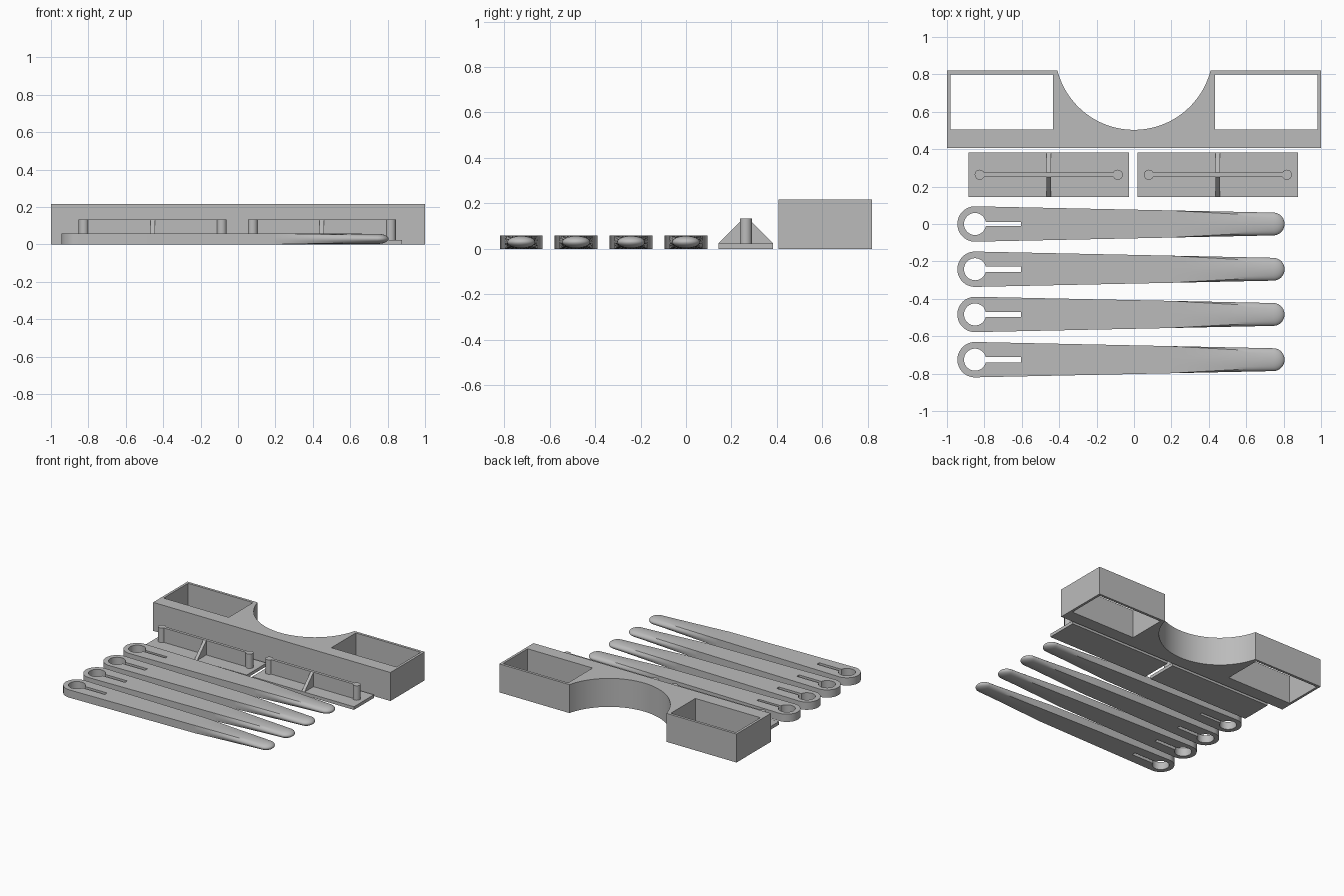
import bpy, bmesh
from math import sin, cos, pi, atan2, sqrt
from mathutils import Matrix

cube = bpy.data.objects.get("Cube")
if cube:
    bpy.data.objects.remove(cube, do_unlink=True)

grey = bpy.data.materials.new("plain grey")
grey.use_nodes = True
colour = (0.5, 0.5, 0.5, 1)
grey.diffuse_color = colour
grey.node_tree.nodes["Principled BSDF"].inputs["Base Color"].default_value = colour


def arc(cx, cy, r, a0, a1, n):
    return [(cx + r * cos(a0 + (a1 - a0) * i / n), cy + r * sin(a0 + (a1 - a0) * i / n))
            for i in range(n + 1)]


def rect(x0, x1, y0, y1):
    return [(x0, y0), (x1, y0), (x1, y1), (x0, y1)]


def extrude_loops(bm, loops, z0, z1):
    """Prism from an outer outline plus any hole outlines."""
    edges = []
    for loop in loops:
        vs = [bm.verts.new((x, y, z0)) for x, y in loop]
        edges += [bm.edges.new((vs[i - 1], vs[i])) for i in range(len(vs))]
    made = bmesh.ops.triangle_fill(bm, use_beauty=True, use_dissolve=False, edges=edges)["geom"]
    faces = [f for f in made if isinstance(f, bmesh.types.BMFace)]
    top = bmesh.ops.extrude_face_region(bm, geom=faces, use_keep_orig=True)["geom"]
    for v in top:
        if isinstance(v, bmesh.types.BMVert):
            v.co.z = z1


def finish(name, bm):
    bmesh.ops.recalc_face_normals(bm, faces=bm.faces)
    mesh = bpy.data.meshes.new(name)
    bm.to_mesh(mesh)
    bm.free()
    mesh.materials.append(grey)
    ob = bpy.data.objects.new(name, mesh)
    bpy.context.collection.objects.link(ob)
    bpy.ops.object.select_all(action='DESELECT')
    ob.select_set(True)
    bpy.context.view_layer.objects.active = ob
    bpy.ops.object.shade_smooth_by_angle(angle=0.5)
    return ob


# Main frame: long block with a round bay and two open pockets
FRONT, BACK = 0.407, 0.82
bay_r, bay_y = 0.4226, 0.926
a = atan2(BACK - bay_y, 0.409)
bm = bmesh.new()
bay = arc(0, bay_y, bay_r, a, -pi - a, 48)
outline = [(-1, FRONT), (1, FRONT), (1, BACK)] + bay + [(-1, BACK)]
pockets = [rect(s * 0.707 - 0.274, s * 0.707 + 0.274, 0.506, 0.80) for s in (-1, 1)]
extrude_loops(bm, [outline] + pockets, 0, 0.217)
finish("frame", bm)

# Two brackets: base plate, upright web, end posts and triangular gusset
ROW, BASE, TOP = 0.2635, 0.024, 0.134
for side, cx in (("right", -0.456), ("left", 0.448)):
    bm = bmesh.new()
    extrude_loops(bm, [rect(cx - 0.429, cx + 0.429, ROW - 0.12, ROW + 0.12)], 0, BASE)
    finish(side + "_bracket_base", bm)

    bm = bmesh.new()
    extrude_loops(bm, [rect(cx - 0.35, cx + 0.35, ROW - 0.011, ROW + 0.011)], BASE, TOP)
    finish(side + "_bracket_web", bm)

    for end, dx in (("outer", -0.369), ("inner", 0.369)):
        bm = bmesh.new()
        extrude_loops(bm, [arc(cx + dx, ROW, 0.0267, 0, 2 * pi, 32)[:-1]], BASE, TOP)
        finish(side + "_bracket_" + end + "_post", bm)

    bm = bmesh.new()
    profile = [(-0.12, BASE), (0.12, BASE), (0.011, TOP), (-0.011, TOP)]
    extrude_loops(bm, [profile], -0.012, 0.012)
    # Stand the profile upright across the web
    for v in bm.verts:
        v.co = (cx + v.co.z, ROW + v.co.x, v.co.y)
    finish(side + "_bracket_gusset", bm)

# Four arms: flat keyhole head, tapering body, rounded tip
HEAD, SPLIT, CAP, END = -0.85, 0.2, 0.745, 0.805
THICK, HEAD_R, TIP_R, TIP_H = 0.059, 0.0945, 0.061, 0.027
SEGS = 32


def half_width(x):
    return HEAD_R + (TIP_R - HEAD_R) * (x - HEAD) / (CAP - HEAD)


def tip_ring(bm, x, wide, high, roundness):
    """Ring that blends from a rectangle (0) to an ellipse (1)."""
    ring = []
    for i in range(SEGS):
        c, s = cos(2 * pi * i / SEGS), sin(2 * pi * i / SEGS)
        k = roundness + (1 - roundness) / max(abs(c), abs(s))
        ring.append(bm.verts.new((x, wide * c * k, THICK / 2 + high * s * k)))
    return ring


def make_arm(index, cy, slot):
    bm = bmesh.new()
    w = half_width(SPLIT)
    outer = arc(HEAD, 0, HEAD_R, pi / 2, 1.5 * pi, 32) + [(SPLIT, -w), (SPLIT, w)]
    gap = atan2(slot, sqrt(0.059 ** 2 - slot ** 2))
    keyhole = arc(HEAD, 0, 0.059, gap, 2 * pi - gap, 40) + [(-0.605, -slot), (-0.605, slot)]
    extrude_loops(bm, [outer, keyhole], 0, THICK)

    rings = []
    for i in range(9):
        t = i / 8
        x = SPLIT + (CAP - SPLIT) * t
        high = THICK / 2 + (TIP_H - THICK / 2) * t
        rings.append(tip_ring(bm, x, half_width(x), high, t))
    for i in range(1, 9):
        q = pi / 2 * i / 8.3
        rings.append(tip_ring(bm, CAP + (END - CAP) * sin(q), TIP_R * cos(q), TIP_H * cos(q), 1))
    for r0, r1 in zip(rings, rings[1:]):
        for i in range(SEGS):
            bm.faces.new((r0[i - 1], r0[i], r1[i], r1[i - 1]))
    bm.faces.new(rings[0])
    bm.faces.new(rings[-1])
    bmesh.ops.transform(bm, matrix=Matrix.Translation((0, cy, 0)), verts=bm.verts)
    finish("arm_%d" % index, bm)


for n in range(4):
    make_arm(n + 1, -0.2418 * n, 0.011 if n == 0 else 0.014)
